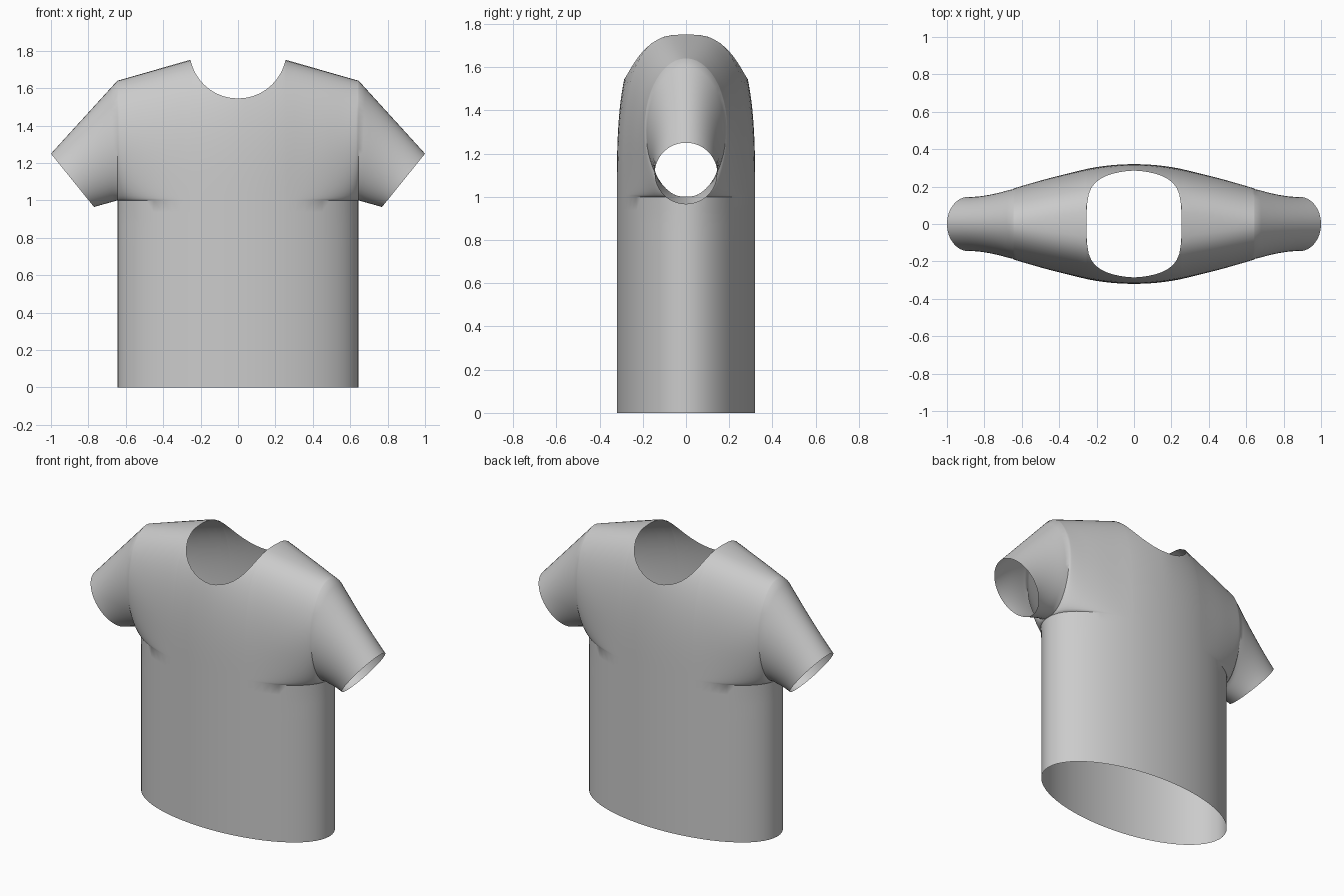
import bpy
import bmesh
import math

cube = bpy.data.objects.get("Cube")
if cube:
    bpy.data.objects.remove(cube, do_unlink=True)

SIDE, PIT, DEPTH = 0.645, 1.0, 0.32      # torso half width, armpit height, half depth
NECK_X, NECK_R, NECK_Z = 0.255, 0.26, 1.805
ARM_DEPTH, CUFF_DEPTH = 0.19, 0.145
ROWS, HEM_ROWS = 24, 16


def mix(a, b, t):
    return a + (b - a) * t


def shoulder(x):
    return 1.64 + (SIDE - abs(x)) * 0.286


def torso_top(x):
    # neckline arc in the middle, sloping shoulder seam outside it
    if abs(x) < NECK_X - 1e-5:
        return NECK_Z - math.sqrt(NECK_R ** 2 - x * x)
    return shoulder(x)


def torso_depth(x, z):
    # oval trunk that widens into the arms above the armpit
    r = min(abs(x) / SIDE, 1)
    trunk = DEPTH * math.sqrt(max(0, 1 - r * r))
    chest = max(trunk, mix(DEPTH, ARM_DEPTH, r ** 1.6))
    mid = (PIT + 1.64) / 2
    rise = min(max((z - PIT) / (mid - PIT), 0), 1)
    depth = mix(trunk, chest, math.sqrt(1 - (1 - rise) ** 2))
    # rounding towards the shoulder seam
    start, power = mix(PIT, mid, r * r), mix(3, 2, r * r)
    t = min(max((z - start) / (shoulder(x) - start), 0), 1)
    return depth * max(0, 1 - t ** power) ** (1 / power)


def sleeve_point(k, v):
    # straight ruled sleeve from armhole (k = 0) to cuff (k = 1)
    x = mix(mix(SIDE, 0.77, k), mix(SIDE, 1.0, k), v)
    z = mix(mix(PIT, 0.965, k), mix(1.64, 1.25, k), v)
    depth = mix(ARM_DEPTH, CUFF_DEPTH, math.sin(k * math.pi / 2))
    return x, depth * math.sqrt(max(0, 1 - (2 * v - 1) ** 2)), z


def torso_point(x, v):
    z = mix(PIT, torso_top(x), v)
    return x, torso_depth(x, z), z


def add_grid(bm, columns):
    verts = [[bm.verts.new(p) for p in col] for col in columns]
    for a, b in zip(verts, verts[1:]):
        for i in range(len(a) - 1):
            bm.faces.new((a[i], b[i], b[i + 1], a[i + 1]))


# column positions: neckline, then shoulder, crowded near the side seam
xs = [NECK_X * math.sin(math.pi / 2 * i / 10) for i in range(10)]
xs += [mix(NECK_X, SIDE, math.sin(math.pi / 2 * i / 12)) for i in range(13)]
vs = [(1 - math.cos(math.pi * i / ROWS)) / 2 for i in range(ROWS + 1)]

bm = bmesh.new()
# trunk, upper torso and sleeve of one quarter
add_grid(bm, [[(x, torso_depth(x, PIT * i / HEM_ROWS), PIT * i / HEM_ROWS)
               for i in range(HEM_ROWS + 1)] for x in xs])
add_grid(bm, [[torso_point(x, v) for v in vs] for x in xs])
add_grid(bm, [[sleeve_point(k / 10, v) for v in vs] for k in range(11)])

# mirror left to right, then front to back, and sew the seams
for axis in (0, 1):
    copy = bmesh.ops.duplicate(bm, geom=bm.verts[:] + bm.edges[:] + bm.faces[:])
    for item in copy["geom"]:
        if isinstance(item, bmesh.types.BMVert):
            item.co[axis] *= -1
bmesh.ops.remove_doubles(bm, verts=bm.verts[:], dist=0.0005)

# soften the fold around the armpits
for _ in range(4):
    fold = [v for v in bm.verts if not v.is_boundary and abs(v.co.y) > 0.01
            and abs(v.co.x) > 0.5 and 0.85 < v.co.z < 1.5]
    bmesh.ops.smooth_vert(bm, verts=fold, factor=0.5, use_axis_y=True)
bmesh.ops.recalc_face_normals(bm, faces=bm.faces[:])

mesh = bpy.data.meshes.new("tshirt")
bm.to_mesh(mesh)
bm.free()
tshirt = bpy.data.objects.new("tshirt", mesh)
bpy.context.collection.objects.link(tshirt)

# plain grey cloth
cloth = bpy.data.materials.new("grey_cloth")
cloth.use_nodes = True
colour = (0.6, 0.6, 0.6, 1)
cloth.diffuse_color = colour
cloth.node_tree.nodes["Principled BSDF"].inputs["Base Color"].default_value = colour
mesh.materials.append(cloth)

bpy.context.view_layer.objects.active = tshirt
tshirt.select_set(True)
bpy.ops.object.shade_smooth_by_angle(angle=math.radians(40))
